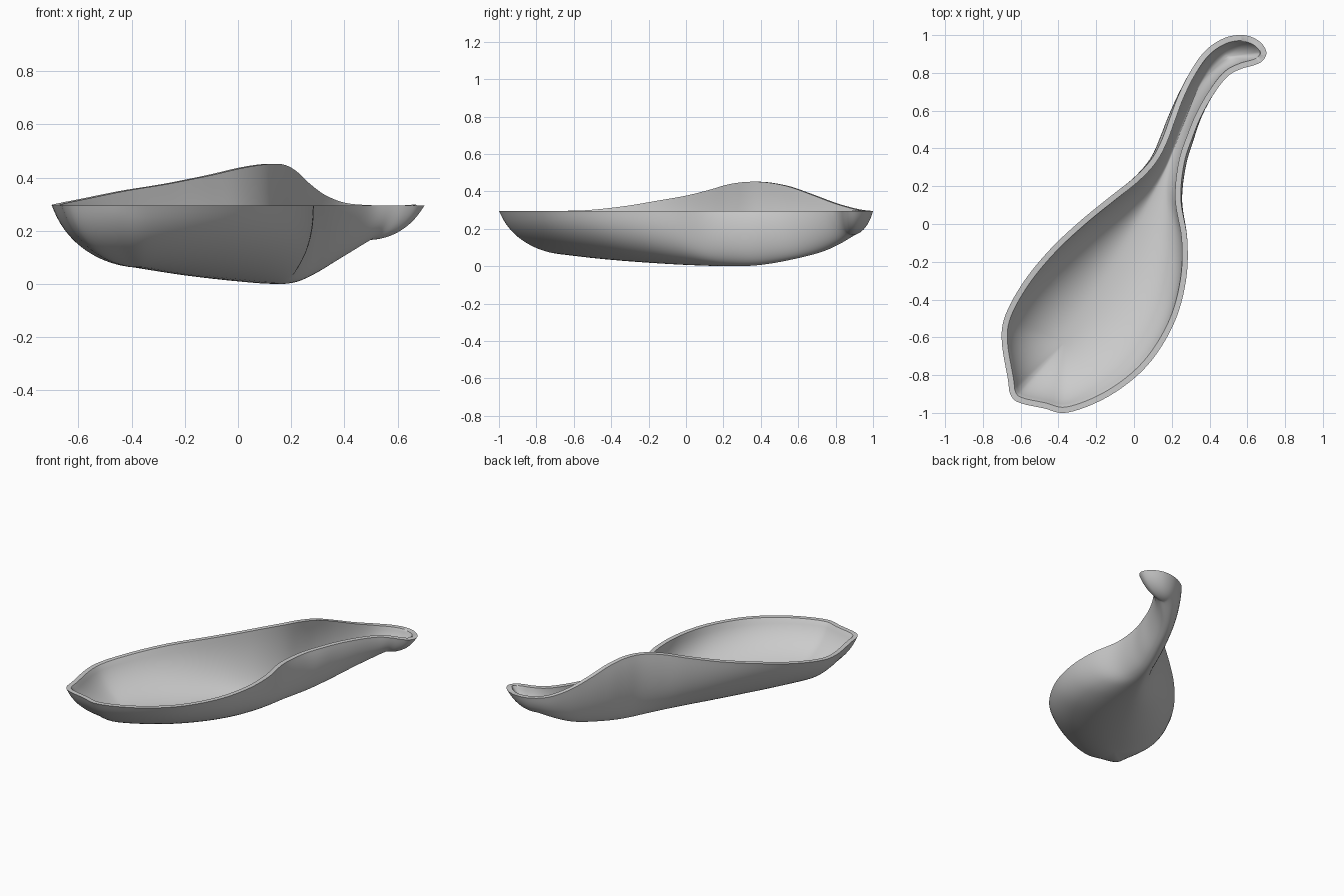
import bpy, bmesh, math
from mathutils import Vector

if "Cube" in bpy.data.objects:
    bpy.data.objects.remove(bpy.data.objects["Cube"])

RIM_Z, THICK, SUB, RINGS = 0.295, 0.03, 6, 18

# Floor line running along the lowest part of the dish, front to back
KEEL = [Vector(p) for p in (
    (-.36, -.62, .06), (-.20, -.38, .033), (-.03, -.10, .012), (.10, .15, 0),
    (.20, .37, .002), (.28, .57, .035), (.36, .75, .085), (.49, .885, .165))]

# Stations: keel position, left rim x y z, right rim x y, wall sweep angle
STATIONS = [
    (0, -.655, -.90, .295, -.655, -.90, 75),
    (0, -.668, -.82, .295, -.61, -.945, 75),
    (0, -.70, -.62, .296, -.48, -.975, 74),
    (0, -.68, -.48, .302, -.35, -.998, 74),
    (.5, -.58, -.30, .322, -.13, -.91, 76),
    (1.2, -.44, -.13, .35, .07, -.75, 80),
    (2, -.28, .02, .376, .21, -.53, 85),
    (2.6, -.12, .15, .408, .275, -.30, 90),
    (3.1, .0, .245, .436, .282, -.08, 98),
    (3.6, .09, .34, .45, .248, .13, 112),
    (4.1, .145, .44, .448, .265, .32, 122),
    (4.7, .19, .56, .425, .31, .46, 120),
    (5.3, .235, .68, .383, .36, .58, 108),
    (6, .30, .81, .335, .43, .70, 95),
    (6.5, .38, .92, .305, .50, .785, 85),
    (7, .48, .985, .296, .57, .822, 75),
    (7, .58, 1.0, .295, .64, .842, 65),
    (7, .66, .97, .295, .685, .868, 60),
    (7, .70, .915, .295, .70, .915, 60)]


def spline(a, b, c, d, t):
    return b + 0.5 * t * (c - a + t * (2*a - 5*b + 4*c - d + t * (3*(b - c) + d - a)))


def keel_at(k):
    k = min(max(k, 0), len(KEEL) - 1)
    i = min(int(k), len(KEEL) - 2)
    g = lambda j: KEEL[min(max(j, 0), len(KEEL) - 1)]
    return spline(g(i-1), g(i), g(i+1), g(i+2), k - i)


# Closed rim loop: up the left side, back down the right side
rows = [(k, x, y, z, a) for k, x, y, z, _, _, a in STATIONS]
rows += [(k, x, y, RIM_Z, a) for k, _, _, _, x, y, a in STATIONS[-2:0:-1]]
n = len(rows)

bm = bmesh.new()
columns = []
for i in range(n):
    for s in range(SUB):
        t = s / SUB
        k, x, y, z, a = (spline(*(rows[(i + o) % n][c] for o in (-1, 0, 1, 2)), t)
                         for c in range(5))
        base, sweep = keel_at(k), math.radians(a)
        col = []
        for r in range(RINGS + 1):
            ang = sweep * r / RINGS
            f = math.sin(ang) / math.sin(sweep)
            h = (1 - math.cos(ang)) / (1 - math.cos(sweep))
            col.append(bm.verts.new((base.x + (x - base.x) * f,
                                     base.y + (y - base.y) * f,
                                     base.z + (z - base.z) * h)))
        columns.append(col)
for c0, c1 in zip(columns, columns[1:] + columns[:1]):
    for r in range(RINGS):
        bm.faces.new((c0[r], c0[r+1], c1[r+1], c1[r]))
bmesh.ops.remove_doubles(bm, verts=bm.verts, dist=0.0005)

# Soften the floor line a little
inner_verts = [v for v in bm.verts if not v.is_boundary]
for _ in range(4):
    bmesh.ops.smooth_vert(bm, verts=inner_verts, factor=0.4,
                          use_axis_x=True, use_axis_y=True, use_axis_z=True)
bmesh.ops.recalc_face_normals(bm, faces=bm.faces)
if sum(f.normal.z * f.calc_area() for f in bm.faces) > 0:
    bmesh.ops.reverse_faces(bm, faces=bm.faces)
bm.normal_update()

# Inner skin, joined to the outer one by a level rim
offset = {}
for v in bm.verts:
    d = v.normal.copy()
    if v.is_boundary:
        d.z = 0
        d.normalize()
    offset[v] = v.co - d * THICK
outer_faces = list(bm.faces)
rim_edges = [e for e in bm.edges if e.is_boundary]
twin = {v: bm.verts.new(co) for v, co in offset.items()}
for f in outer_faces:
    bm.faces.new([twin[v] for v in reversed(f.verts)])
for e in rim_edges:
    a, b = e.verts
    bm.faces.new((a, b, twin[b], twin[a]))
bmesh.ops.recalc_face_normals(bm, faces=bm.faces)

# Stand on the ground
low = min(v.co.z for v in bm.verts)
bmesh.ops.translate(bm, verts=bm.verts, vec=(0, 0, -low))

mesh = bpy.data.meshes.new("leaf_dish")
bm.to_mesh(mesh)
bm.free()
dish = bpy.data.objects.new("leaf_dish", mesh)
bpy.context.collection.objects.link(dish)
bpy.context.view_layer.objects.active = dish
dish.select_set(True)
bpy.ops.object.shade_smooth_by_angle(angle=math.radians(40))
